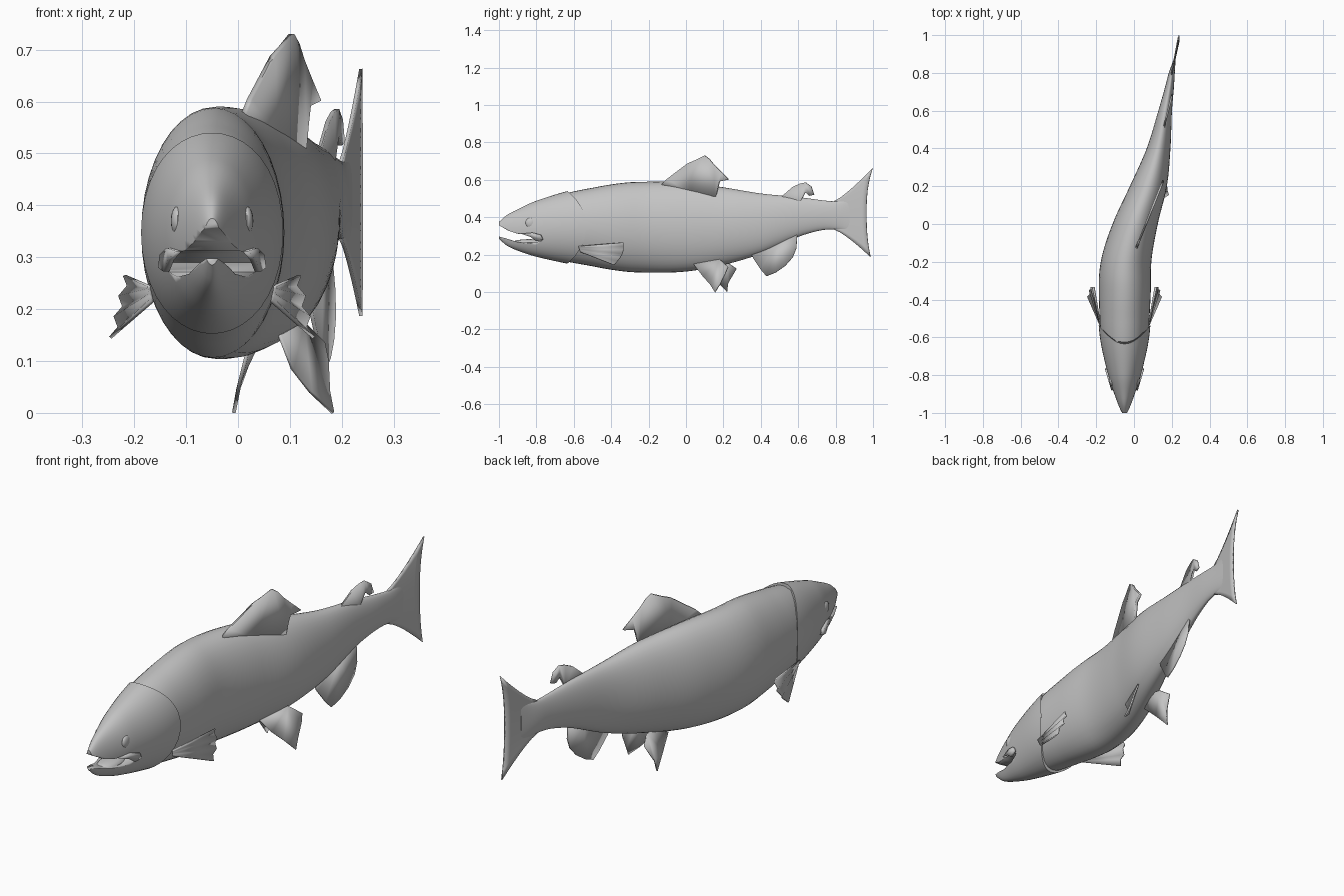
import bpy, bmesh, math
from mathutils import Vector

if "Cube" in bpy.data.objects:
    bpy.data.objects.remove(bpy.data.objects["Cube"])

grey = bpy.data.materials.new("plain grey")
grey.use_nodes = True
COLOUR = (0.55, 0.55, 0.55, 1)
grey.diffuse_color = COLOUR
grey.node_tree.nodes["Principled BSDF"].inputs["Base Color"].default_value = COLOUR

# Body stations: y, spine x, half width, top z, bottom z
STATIONS = [
    (-1.0, -.05, .016, .375, .285), (-.96, -.05, .032, .41, .25),
    (-.9, -.05, .054, .442, .222), (-.8, -.05, .086, .487, .19),
    (-.6, -.05, .129, .546, .148), (-.4, -.049, .139, .58, .115),
    (-.2, -.042, .134, .59, .104), (0, .006, .12, .585, .11),
    (.2, .076, .098, .56, .145), (.4, .13, .063, .527, .205),
    (.6, .165, .036, .508, .295), (.72, .187, .024, .492, .33),
    (.8, .2, .016, .485, .335), (.88, .217, .004, .495, .325)]


def section(y):
    """Smooth interpolation of the station values at y."""
    s, n = STATIONS, len(STATIONS)
    i = max(k for k in range(n - 1) if k == 0 or s[k][0] <= y)
    a, b = s[i], s[i + 1]
    p, q = s[max(i - 1, 0)], s[min(i + 2, n - 1)]
    h = b[0] - a[0]
    t = min(max((y - a[0]) / h, 0), 1)
    out = []
    for k in range(1, len(a)):
        ma = (b[k] - p[k]) / (b[0] - p[0]) * h
        mb = (q[k] - a[k]) / (q[0] - a[0]) * h
        out.append((2*t**3 - 3*t*t + 1) * a[k] + (t**3 - 2*t*t + t) * ma
                   + (3*t*t - 2*t**3) * b[k] + (t**3 - t*t) * mb)
    return out


def surface(y, angle, scale=1.0):
    cx, w, top, low = section(y)
    return Vector((cx + w * scale * math.cos(angle), y,
                   (top + low) / 2 + (top - low) / 2 * scale * math.sin(angle)))


def finish(name, bm, angle=40):
    bmesh.ops.recalc_face_normals(bm, faces=bm.faces)
    mesh = bpy.data.meshes.new(name)
    bm.to_mesh(mesh)
    bm.free()
    obj = bpy.data.objects.new(name, mesh)
    bpy.context.collection.objects.link(obj)
    mesh.materials.append(grey)
    bpy.ops.object.select_all(action='DESELECT')
    obj.select_set(True)
    bpy.context.view_layer.objects.active = obj
    bpy.ops.object.shade_smooth_by_angle(angle=math.radians(angle))
    return obj


def loft(name, rings, sides, point):
    """Closed tube; point(u, angle) gives each vertex."""
    bm = bmesh.new()
    loops = [[bm.verts.new(point(r / rings, math.tau * k / sides)) for k in range(sides)]
             for r in range(rings + 1)]
    for a, b in zip(loops, loops[1:]):
        for k in range(sides):
            j = (k + 1) % sides
            bm.faces.new((a[k], a[j], b[j], b[k]))
    bm.faces.new(loops[0])
    bm.faces.new(loops[-1])
    return finish(name, bm)


def fin(name, points, thickness=.007):
    """Thin blade from an outline of 3D points."""
    bm = bmesh.new()
    face = bm.faces.new([bm.verts.new(p) for p in points])
    bmesh.ops.triangulate(bm, faces=[face])
    obj = finish(name, bm, 25)
    mod = obj.modifiers.new("thickness", 'SOLIDIFY')
    mod.thickness = thickness
    mod.offset = 0
    return obj


def prism(name, outline, x0, x1):
    bm = bmesh.new()
    face = bm.faces.new([bm.verts.new((x0, y, z)) for y, z in outline])
    ext = bmesh.ops.extrude_face_region(bm, geom=[face])
    verts = [v for v in ext["geom"] if isinstance(v, bmesh.types.BMVert)]
    bmesh.ops.translate(bm, verts=verts, vec=(x1 - x0, 0, 0))
    return finish(name, bm)


# Trunk, slightly slimmer where it slides under the gill covers
def trunk_point(u, a):
    y = -.72 + 1.6 * u
    fade = min(max((-.3 - y) / .2, 0), 1)
    return surface(y, a, 1 - .04 * fade)


loft("trunk", 56, 40, trunk_point)


# Head whose rear edge is the curved gill cover
def head_point(u, a):
    end = -.535 - .1 * math.sin(a) ** 2
    return surface(-1 + (end + 1) * u, a, 1 + .012 * u)


head = loft("head", 24, 40, head_point)

# Open mouth
cutter = prism("mouth_cutter", [
    (-1.05, .375), (-1, .357), (-.95, .328), (-.9, .312), (-.84, .308), (-.78, .29),
    (-.775, .272), (-.83, .262), (-.9, .268), (-.96, .286), (-1.05, .312)], -.3, .2)
cut = head.modifiers.new("mouth", 'BOOLEAN')
cut.operation = 'DIFFERENCE'
cut.solver = 'EXACT'
cut.object = cutter
bpy.context.view_layer.objects.active = head
bpy.ops.object.modifier_apply(modifier="mouth")
bpy.data.objects.remove(cutter)

# Tongue and mouth floor
bm = bmesh.new()
bmesh.ops.create_uvsphere(bm, u_segments=16, v_segments=8, radius=1)
for v in bm.verts:
    v.co = Vector((-.05 + .045 * v.co.x, -.84 + .09 * v.co.y, .265 + .018 * v.co.z))
finish("tongue", bm)

MID = -.05
for side, label in ((1, "left"), (-1, "right")):
    # Eyeball and raised rim
    bm = bmesh.new()
    bmesh.ops.create_uvsphere(bm, u_segments=16, v_segments=10, radius=.028)
    for v in bm.verts:
        v.co = Vector((MID + side * .067 + v.co.x * .45, -.83 + v.co.y, .37 + v.co.z))
    finish(label + "_eye", bm)

    # Upper lip plate beside the mouth corner
    lip = [(-.88, .312), (-.82, .318), (-.775, .305), (-.765, .28), (-.8, .272), (-.83, .295)]
    fin(label + "_lip", [(MID + side * (.064 + (y + .88) * .3), y, z) for y, z in lip], .012)

    # Pectoral fin with folded rays
    ribs = 6
    root_top, root_low = Vector((.122, -.575, .245)), Vector((.115, -.565, .215))
    tip_top, tip_low = Vector((.163, -.335, .265)), Vector((.19, -.385, .145))
    bm = bmesh.new()
    rows = []
    for k in range(ribs + 1):
        t = k / ribs
        root, tip = root_top.lerp(root_low, t), tip_top.lerp(tip_low, t)
        tip += Vector((.006 * (-1) ** k, .02 * math.sin(math.pi * t), 0))
        rows.append([bm.verts.new((MID + side * p.x, p.y, p.z)) for p in (root, tip)])
    for a, b in zip(rows, rows[1:]):
        bm.faces.new((a[0], a[1], b[1], b[0]))
    pect = finish(label + "_pectoral_fin", bm, 20)
    mod = pect.modifiers.new("thickness", 'SOLIDIFY')
    mod.thickness = .006
    mod.offset = 0

# Dorsal fin, following the bend of the back
dorsal = [(-.13, .575), (-.1, .605), (-.06, .63), (-.02, .662), (.01, .688), (.05, .705),
          (.1, .73), (.125, .712), (.15, .68), (.19, .64), (.23, .602), (.18, .592),
          (.17, .556), (.16, .51), (.02, .53)]
fin("dorsal_fin", [(.063 + .4 * y, y, z) for y, z in dorsal], .012)

# Small fatty fin near the tail
adipose = [(.5, .5), (.545, .532), (.57, .562), (.61, .58), (.64, .586), (.67, .565),
           (.685, .52), (.66, .515), (.64, .535), (.61, .525), (.61, .48)]
fin("adipose_fin", [(.168 + .25 * (y - .55), y, z) for y, z in adipose], .009)

# Anal fin
anal = [(.34, .23), (.36, .18), (.4, .12), (.43, .085), (.48, .105), (.53, .14),
        (.57, .185), (.59, .235), (.595, .31), (.5, .28)]
fin("anal_fin", [(.13 + .2 * (y - .35) + (.3 - z) * .1, y, z) for y, z in anal])

# Pelvic fins, splayed outward
left = [(.08, .04, .15), (.105, .09, .085), (.14, .13, .04), (.183, .155, 0),
        (.175, .18, .04), (.172, .21, .1), (.165, .225, .135), (.125, .18, .175)]
right = [(.02, .1, .125), (.005, .16, .065), (-.008, .22, 0), (.0, .225, .045),
         (.008, .235, .065), (.02, .27, .125), (.04, .225, .155), (.05, .17, .16)]
fin("left_pelvic_fin", left)
fin("right_pelvic_fin", right)

# Tail fin, fanned strips from the tail root to a shallow fork
strips, steps = 12, 6
bm = bmesh.new()
grid = []
for k in range(strips + 1):
    t = 2 * k / strips - 1
    tip_y = .965 + (.033 if t > 0 else .022) * abs(t) ** 2.5
    row = []
    for s in range(steps + 1):
        u = s / steps
        y = .79 + (tip_y - .79) * u
        half = .075 + .163 * u ** 1.25
        row.append(bm.verts.new((.198 + .039 * u, y, .41 + .015 * u + t * half)))
    grid.append(row)
for a, b in zip(grid, grid[1:]):
    for s in range(steps):
        bm.faces.new((a[s], a[s + 1], b[s + 1], b[s]))
tail = finish("tail_fin", bm)
mod = tail.modifiers.new("thickness", 'SOLIDIFY')
mod.thickness = .007
mod.offset = 0
